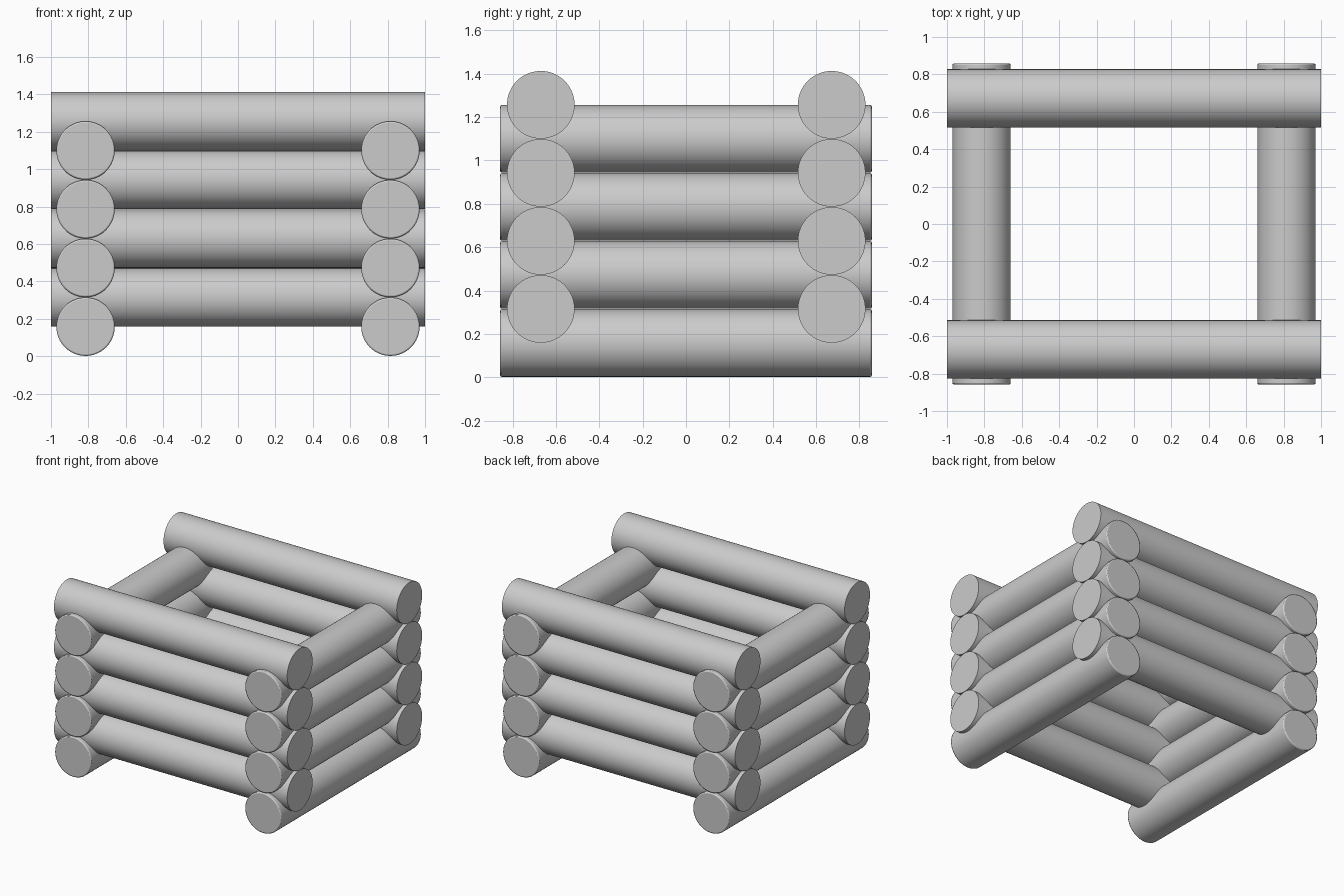
import bpy
import math

cube = bpy.data.objects.get("Cube")
if cube:
    bpy.data.objects.remove(cube, do_unlink=True)

# Plain grey finish shared by every log
grey = bpy.data.materials.new("plain_grey")
grey.use_nodes = True
colour = (0.6, 0.6, 0.6, 1)
grey.diffuse_color = colour
grey.node_tree.nodes["Principled BSDF"].inputs["Base Color"].default_value = colour

RADIUS = 0.156
STEP = 0.314      # height between stacked logs
LEVELS = 4


def log(name, length, location, rotation, bevel=0):
    bpy.ops.mesh.primitive_cylinder_add(
        vertices=64, radius=RADIUS, depth=length, location=location, rotation=rotation)
    obj = bpy.context.object
    obj.name = name
    obj.data.materials.append(grey)
    bpy.ops.object.shade_smooth_by_angle(angle=math.radians(30))
    if bevel:
        # Softened rim at the log ends
        mod = obj.modifiers.new("end_rim", "BEVEL")
        mod.width = bevel
        mod.segments = 2
        mod.limit_method = "ANGLE"
        mod.angle_limit = math.radians(60)
    return obj


for level in range(LEVELS):
    base = RADIUS + 0.002 + level * STEP
    # Side logs run front to back, starting on the ground
    for side, x in (("left", 0.815), ("right", -0.815)):
        log(f"{side}_log_{level + 1}", 1.716, (x, 0, base),
            (math.radians(90), 0, 0), bevel=0.008)
    # Cross logs sit half a log higher, interlocking at the corners
    for side, y in (("front", -0.67), ("back", 0.672)):
        log(f"{side}_log_{level + 1}", 2.0, (0, y, base + STEP / 2),
            (0, math.radians(90), 0))
